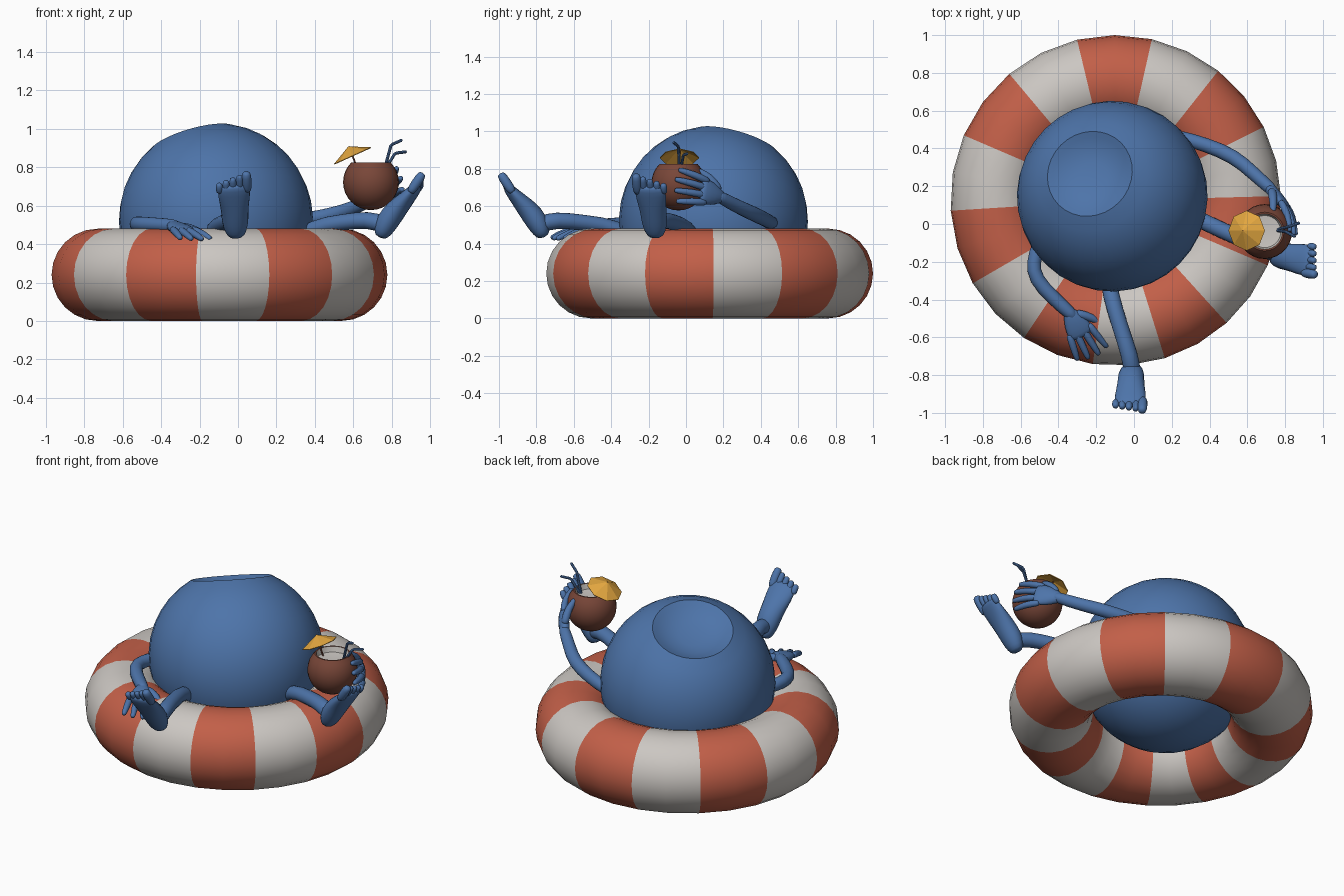
import bpy, bmesh, math
from mathutils import Vector, Matrix

if "Cube" in bpy.data.objects:
    bpy.data.objects.remove(bpy.data.objects["Cube"])

V = Vector


def material(name, rgb):
    m = bpy.data.materials.new(name)
    m.diffuse_color = (*rgb, 1)
    m.use_nodes = True
    m.node_tree.nodes["Principled BSDF"].inputs["Base Color"].default_value = m.diffuse_color
    return m


BLUE = material("blue skin", (0.075, 0.175, 0.40))
RED = material("coral red", (0.54, 0.115, 0.065))
WHITE = material("warm white", (0.60, 0.57, 0.54))
BROWN = material("coconut brown", (0.19, 0.062, 0.04))
YELLOW = material("umbrella yellow", (0.76, 0.38, 0.05))


def finish(name, bm, mats, smooth=True, subsurf=0):
    bmesh.ops.recalc_face_normals(bm, faces=bm.faces)
    me = bpy.data.meshes.new(name)
    bm.to_mesh(me)
    bm.free()
    for m in mats:
        me.materials.append(m)
    ob = bpy.data.objects.new(name, me)
    bpy.context.collection.objects.link(ob)
    if smooth:
        bpy.ops.object.select_all(action='DESELECT')
        ob.select_set(True)
        bpy.context.view_layer.objects.active = ob
        bpy.ops.object.shade_smooth_by_angle(angle=math.radians(180 if subsurf else 35))
    if subsurf:
        mod = ob.modifiers.new("smooth", 'SUBSURF')
        mod.levels = mod.render_levels = subsurf
    return ob


def lathe(bm, profile, mat, seg=32, index=lambda i: 0):
    """Revolve (radius, height) points around local z; zero radius makes a pole."""
    rings = []
    for r, h in profile:
        n = 1 if r < 1e-6 else seg
        rings.append([bm.verts.new(mat @ V((r * math.cos(2 * math.pi * k / seg),
                                            r * math.sin(2 * math.pi * k / seg), h))) for k in range(n)])
    for i, (a, b) in enumerate(zip(rings, rings[1:])):
        for k in range(seg):
            j = (k + 1) % seg
            vs = []
            for v in (a[k % len(a)], a[j % len(a)], b[j % len(b)], b[k % len(b)]):
                if v not in vs:
                    vs.append(v)
            bm.faces.new(vs).material_index = index(i)


def loft(bm, pts, sizes, side=None, n=10):
    """Rounded tube through pts; each size is a radius or (half width, half thickness)."""
    pts = [V(p) for p in pts]
    sizes = [s if isinstance(s, tuple) else (s, s) for s in sizes]
    d0, d1 = (pts[0] - pts[1]).normalized(), (pts[-1] - pts[-2]).normalized()
    # rounded ends
    pts = [pts[0] + d0 * sizes[0][1] * 0.7] + pts + [pts[-1] + d1 * sizes[-1][1] * 0.7]
    sizes = [tuple(x * 0.6 for x in sizes[0])] + sizes + [tuple(x * 0.6 for x in sizes[-1])]
    rings = []
    for i, (p, (a, b)) in enumerate(zip(pts, sizes)):
        t = (pts[min(i + 1, len(pts) - 1)] - pts[max(i - 1, 0)]).normalized()
        s = V(side) if side else (V((0, 0, 1)).cross(t) if abs(t.z) < 0.95 else V((0, 1, 0)))
        s = (s - t * s.dot(t)).normalized()
        u = t.cross(s)
        rings.append([bm.verts.new(p + s * a * math.cos(2 * math.pi * k / n)
                                   + u * b * math.sin(2 * math.pi * k / n)) for k in range(n)])
    for a, b in zip(rings, rings[1:]):
        for k in range(n):
            bm.faces.new((a[k], a[(k + 1) % n], b[(k + 1) % n], b[k]))
    bm.faces.new(rings[0])
    bm.faces.new(rings[-1])


def frame(U, W, hint):
    U = V(U).normalized()
    W = V(W)
    W = (W - U * W.dot(U)).normalized()
    N = U.cross(W)
    return U, W, N if N.dot(V(hint)) > 0 else -N


def foot(bm, heel, U, W):
    U, W, N = frame(U, W, (0, 0, 1))
    o = V(heel)
    loft(bm, [o + U * a + N * b for a, b in ((0.01, 0.01), (0.07, 0.02), (0.15, 0.015), (0.23, 0), (0.30, -0.01))],
         [(0.06, 0.05), (0.075, 0.065), (0.075, 0.06), (0.088, 0.042), (0.09, 0.03)], W)
    for i in range(5):  # toes, big toe first
        off = 0.068 - 0.036 * i
        b = o + U * 0.285 + W * off - N * 0.008
        r = 0.029 if i == 0 else 0.021
        loft(bm, [b, b + U * (0.085 - 0.013 * i)], [r, r], W, 8)


def hand(bm, wrist, U, W, hint, curl, length):
    U, W, N = frame(U, W, hint)
    o = V(wrist)
    loft(bm, [o, o + U * 0.06, o + U * 0.13], [(0.038, 0.032), (0.068, 0.034), (0.076, 0.024)], W)
    for i in range(4):  # fingers, index first
        off = 0.06 - 0.04 * i
        d = U + W * off * 3
        ln = length * (0.95, 1.05, 1, 0.85)[i]
        b = o + U * 0.115 + W * off
        loft(bm, [b, b + d * ln * 0.5 - N * curl * 0.25, b + d * ln - N * curl],
             [0.022, 0.021, 0.017], W, 8)
    b = o + U * 0.03 + W * 0.04  # thumb
    loft(bm, [b, b + U * 0.05 + W * 0.05 - N * curl * 0.3, b + U * 0.10 + W * 0.075 - N * curl],
         [0.028, 0.024, 0.018], W, 8)


# Swim ring: 14 stripes, two segments each
bm = bmesh.new()
rings = []
for s in range(28):
    t = 103 - 360 / 28 * s
    t = math.radians(t + 2.4 + 2.4 * math.cos(math.radians(t + 115)))
    rings.append([])
    for k in range(24):
        q = 2 * math.pi * k / 24
        r = 0.635 + 0.24 * math.cos(q)
        rings[-1].append(bm.verts.new((-0.097 + r * math.cos(t), 0.125 + r * math.sin(t), 0.24 + 0.24 * math.sin(q))))
for s in range(28):
    a, b = rings[s], rings[(s + 1) % 28]
    for k in range(24):
        f = bm.faces.new((a[k], a[(k + 1) % 24], b[(k + 1) % 24], b[k]))
        f.material_index = (s // 2) % 2
finish("swim_ring", bm, [RED, WHITE])

# Round body, leaning back, with a shallow dish on top
axis = V((-0.265, 0.265, 0.927))
lean = Matrix.Translation((-0.115, 0.147, 0.525)) @ axis.to_track_quat('Z', 'Y').to_matrix().to_4x4()
R = 0.505
profile = [(R * math.sin(a), -R * math.cos(a)) for a in [math.radians(152.5) * i / 16 for i in range(17)]]
profile += [(0.205, 0.432), (0.15, 0.405), (0.08, 0.392), (0, 0.388)]
bm = bmesh.new()
lathe(bm, profile, lean)
finish("body", bm, [BLUE])

# Legs and feet, hanging over the ring
LEGS = {
    "right_leg": ([(-0.14, -0.26, 0.40), (-0.125, -0.37, 0.49), (-0.075, -0.54, 0.51), (-0.02, -0.70, 0.53),
                   (-0.01, -0.78, 0.50)], (-0.01, -0.775, 0.45), (-0.04, -0.55, 0.83), (1, 0.1, 0)),
    "left_leg": ([(0.28, 0.06, 0.40), (0.39, 0.0, 0.49), (0.55, -0.07, 0.515), (0.68, -0.13, 0.53),
                  (0.76, -0.16, 0.50)], (0.755, -0.165, 0.45), (0.55, -0.09, 0.83), (-0.2, -0.97, 0)),
}
for name, (path, heel, U, W) in LEGS.items():
    bm = bmesh.new()
    loft(bm, path, [0.045, 0.046, 0.045, 0.047, 0.05])
    foot(bm, heel, U, W)
    finish(name, bm, [BLUE], subsurf=1)

# Right arm resting on the ring
bm = bmesh.new()
loft(bm, [(-0.50, -0.10, 0.50), (-0.535, -0.20, 0.505), (-0.525, -0.29, 0.505), (-0.43, -0.39, 0.50),
          (-0.33, -0.48, 0.495)], [0.04, 0.04, 0.042, 0.04, 0.038])
hand(bm, (-0.34, -0.47, 0.495), (0.48, -0.88, -0.18), (0.88, 0.48, 0), (0, 0, 1), 0.02, 0.145)
finish("right_arm", bm, [BLUE], subsurf=1)

# Left arm holding the drink
bm = bmesh.new()
loft(bm, [(0.24, 0.46, 0.51), (0.38, 0.42, 0.53), (0.53, 0.36, 0.56), (0.63, 0.27, 0.60), (0.73, 0.18, 0.65)],
     [0.04, 0.04, 0.042, 0.038, 0.036])
hand(bm, (0.72, 0.185, 0.65), (0.65, -0.72, 0.25), (-0.1, 0, 1), (1, 1, 0), 0.06, 0.15)
finish("left_arm", bm, [BLUE], subsurf=1)

# Coconut cup: brown shell, white flesh inside
C = V((0.692, -0.04, 0.722))
r = 0.145
cut = [(r * math.sin(a), -r * math.cos(a)) for a in [math.radians(135) * i / 12 for i in range(13)]]
cut += [(0.094, 0.1025), (0.085, 0.07), (0, 0.06)]
bm = bmesh.new()
lathe(bm, cut, Matrix.Translation(C), 28, lambda i: 1 if i > 12 else 0)
finish("coconut_cup", bm, [BROWN, WHITE])

# Cocktail umbrella with eight flat panels, and its stick
tilt = V((-0.41, 0, 0.91)).to_track_quat('Z', 'Y').to_matrix().to_4x4()
bm = bmesh.new()
lathe(bm, [(0.106, -0.003), (0, 0.05), (0, 0.046), (0.106, -0.006), (0.106, -0.003)][:2],
      Matrix.Translation((0.595, -0.035, 0.863)) @ tilt, 8)
umbrella = finish("umbrella", bm, [YELLOW], smooth=False)
umbrella.modifiers.new("thickness", 'SOLIDIFY').thickness = 0.004
bm = bmesh.new()
loft(bm, [(0.578, -0.035, 0.905), (0.627, -0.038, 0.78)], [0.005, 0.005], n=6)
finish("umbrella_stick", bm, [BROWN])

# Bent drinking straws
for name, path in {
    "tall_straw": [(0.76, -0.035, 0.78), (0.795, -0.04, 0.91), (0.805, -0.042, 0.92), (0.85, -0.065, 0.94)],
    "short_straw": [(0.76, -0.03, 0.78), (0.815, -0.015, 0.868), (0.825, -0.012, 0.874), (0.872, 0.005, 0.88)],
}.items():
    bm = bmesh.new()
    loft(bm, path, [0.008] * 4, n=8)
    finish(name, bm, [BLUE])
